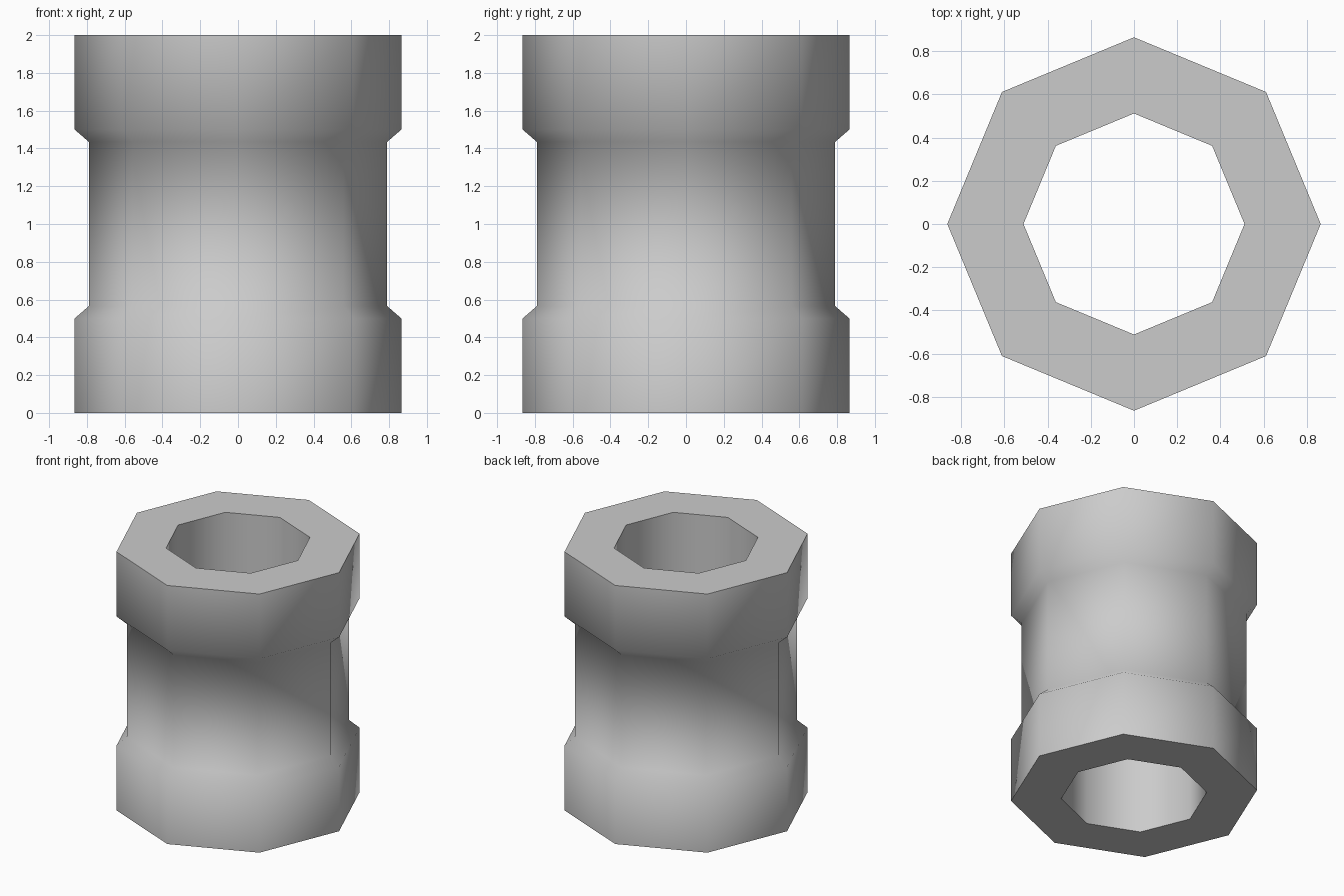
import bpy, bmesh, math

cube = bpy.data.objects.get("Cube")
if cube:
    bpy.data.objects.remove(cube, do_unlink=True)

SIDES = 8
BORE = 0.512

# Closed wall section (radius, height): stepped outside, straight bore
section = [(0.865, 0), (0.865, 0.5), (0.79, 0.565),
           (0.79, 1.435), (0.865, 1.5), (0.865, 2),
           (BORE, 2), (BORE, 0)]

grey = bpy.data.materials.new("light grey")
grey.use_nodes = True
colour = (0.6, 0.6, 0.6, 1)
grey.diffuse_color = colour
grey.node_tree.nodes["Principled BSDF"].inputs["Base Color"].default_value = colour

# Sweep the section round the axis in eight flat sides
bm = bmesh.new()
rings = []
for radius, height in section:
    angles = [math.tau * i / SIDES for i in range(SIDES)]
    rings.append([bm.verts.new((radius * math.cos(a), radius * math.sin(a), height))
                  for a in angles])
for lower, upper in zip(rings, rings[1:] + rings[:1]):
    for i in range(SIDES):
        j = (i + 1) % SIDES
        bm.faces.new((lower[i], lower[j], upper[j], upper[i]))
bmesh.ops.recalc_face_normals(bm, faces=bm.faces)

mesh = bpy.data.meshes.new("pipe_coupling")
bm.to_mesh(mesh)
bm.free()
mesh.materials.append(grey)
pipe = bpy.data.objects.new("pipe_coupling", mesh)
bpy.context.collection.objects.link(pipe)

# Smooth walls with crisp rims
bpy.ops.object.select_all(action="DESELECT")
pipe.select_set(True)
bpy.context.view_layer.objects.active = pipe
bpy.ops.object.shade_smooth_by_angle(angle=math.radians(60))
